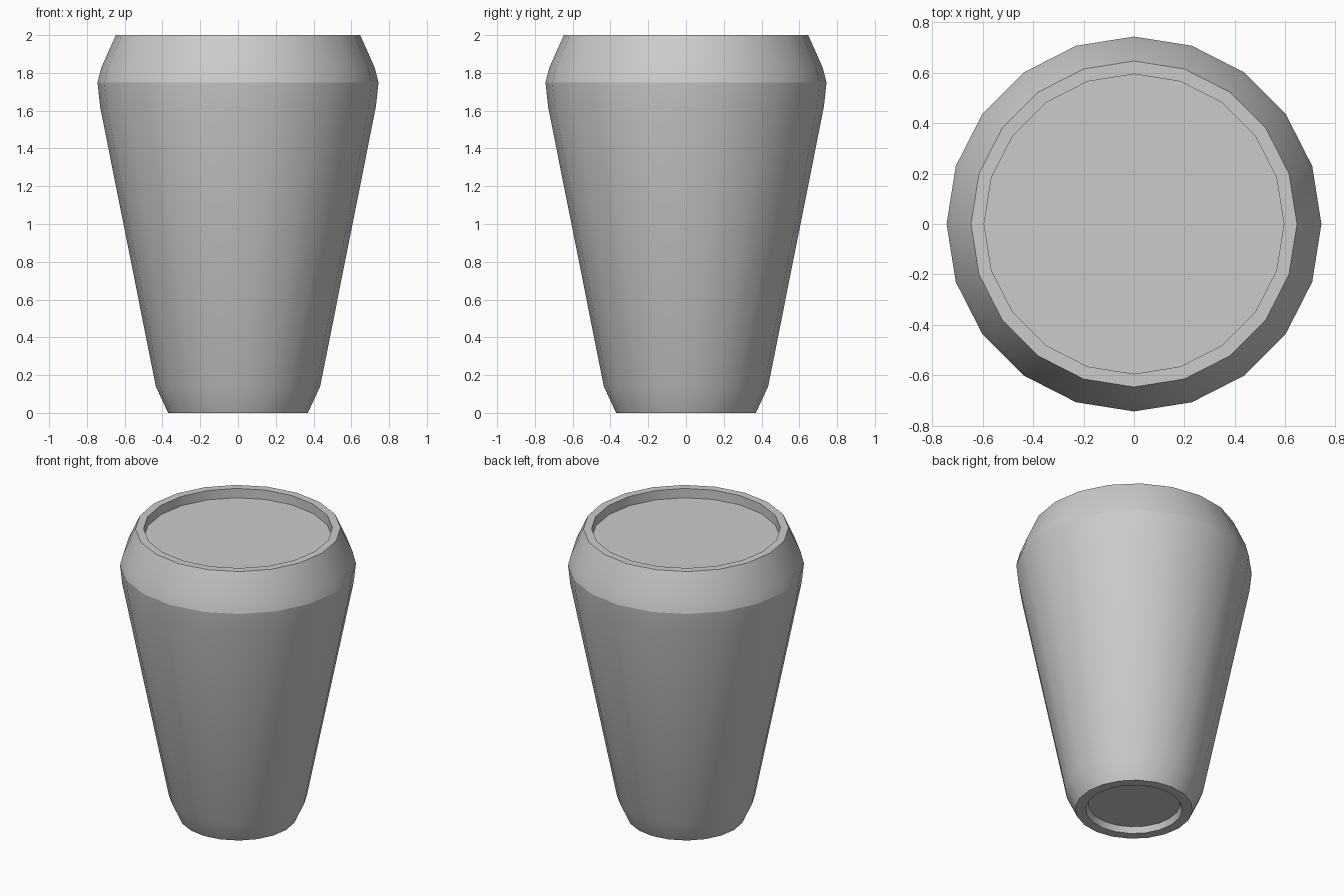
import bpy, bmesh
from math import cos, sin, tau

if "Cube" in bpy.data.objects:
    bpy.data.objects.remove(bpy.data.objects["Cube"])

SIDES = 20

# Profile from the underside recess, up the outer wall, over the rim, into the top recess:
# radius, height, sharp ring
profile = [
    (0.29, 0.04, True), (0.305, 0.0, True), (0.37, 0.0, True),
    (0.435, 0.14, False), (0.73, 1.62, False), (0.744, 1.75, True),
    (0.723, 1.83, False), (0.647, 2.0, True), (0.595, 2.0, True),
    (0.595, 1.935, True),
]

bm = bmesh.new()
rings = [[bm.verts.new((r * cos(tau * i / SIDES), r * sin(tau * i / SIDES), z))
          for i in range(SIDES)] for r, z, _ in profile]

# Walls
for low, high in zip(rings, rings[1:]):
    for i in range(SIDES):
        j = (i + 1) % SIDES
        bm.faces.new((low[i], low[j], high[j], high[i])).smooth = True

# Recessed bottom and top panels
bm.faces.new(list(reversed(rings[0])))
bm.faces.new(rings[-1])

# Crisp rings
for ring, (_, _, sharp) in zip(rings, profile):
    if sharp:
        for i in range(SIDES):
            bm.edges.get((ring[i], ring[(i + 1) % SIDES])).smooth = False

mesh = bpy.data.meshes.new("tapered_cup")
bm.to_mesh(mesh)
bm.free()
cup = bpy.data.objects.new("tapered_cup", mesh)
bpy.context.collection.objects.link(cup)
